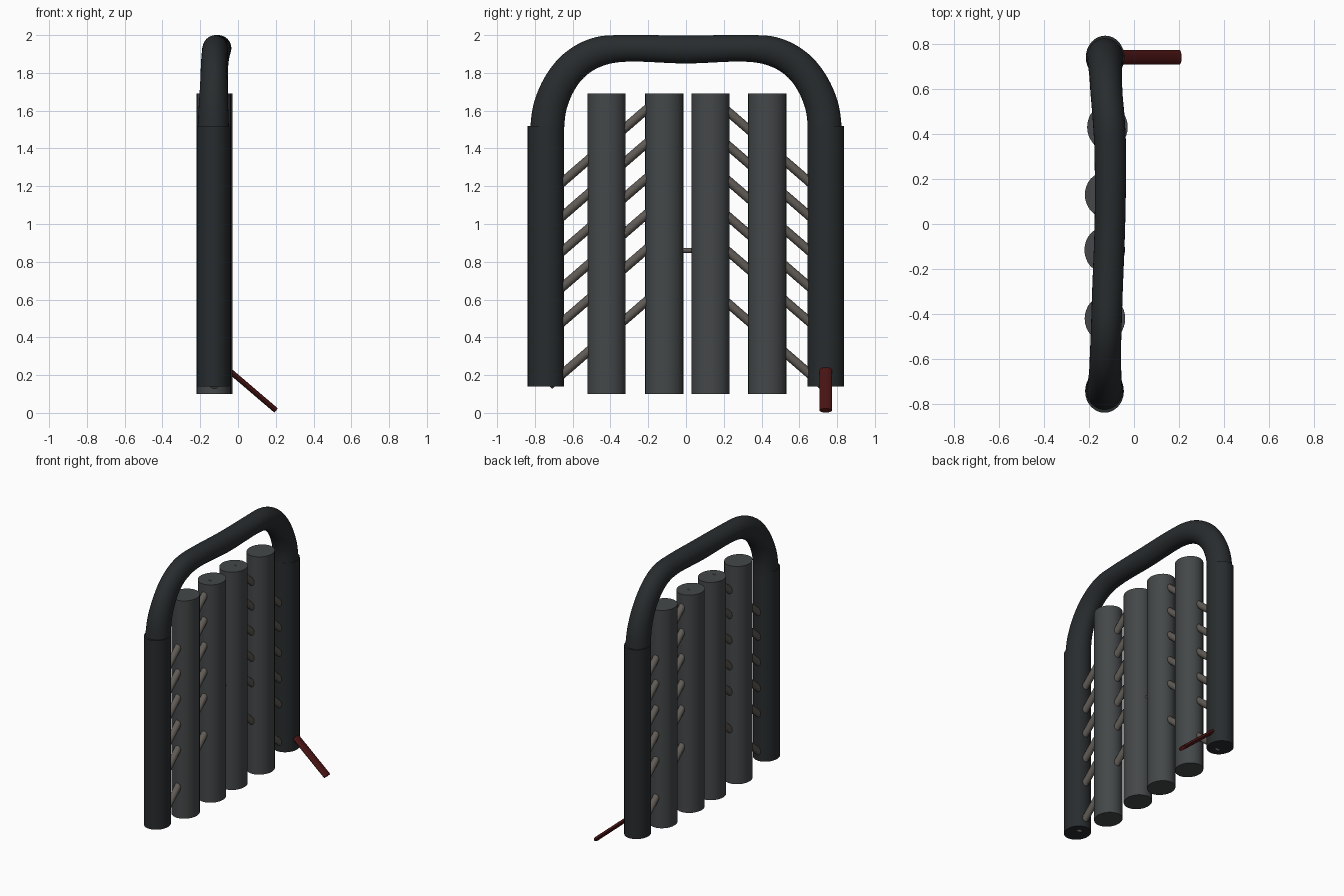
import bpy, bmesh, math
from mathutils import Vector

if "Cube" in bpy.data.objects:
    bpy.data.objects.remove(bpy.data.objects["Cube"])


def material(name, rgb):
    m = bpy.data.materials.new(name)
    m.diffuse_color = (*rgb, 1)
    m.use_nodes = True
    m.node_tree.nodes["Principled BSDF"].inputs["Base Color"].default_value = m.diffuse_color
    return m


BLACK = material("black_frame", (0.021, 0.025, 0.027))
GREY = material("dark_grey_bar", (0.058, 0.064, 0.066))
STEEL = material("warm_grey_rod", (0.115, 0.102, 0.09))
RED = material("dark_red", (0.07, 0.007, 0.007))


def finish(name, bm, mat):
    bmesh.ops.recalc_face_normals(bm, faces=bm.faces)
    me = bpy.data.meshes.new(name)
    bm.to_mesh(me)
    bm.free()
    me.materials.append(mat)
    ob = bpy.data.objects.new(name, me)
    bpy.context.collection.objects.link(ob)
    bpy.ops.object.select_all(action='DESELECT')
    ob.select_set(True)
    bpy.context.view_layer.objects.active = ob
    bpy.ops.object.shade_smooth_by_angle(angle=math.radians(35))
    return ob


def tube(name, path, mat, sides=32):
    """Elliptical tube through (point, radius_u, radius_v); u lies close to x."""
    bm = bmesh.new()
    rings = []
    for i, (p, ru, rv) in enumerate(path):
        a = path[max(i - 1, 0)][0]
        b = path[min(i + 1, len(path) - 1)][0]
        t = (b - a).normalized()
        u = Vector((1, 0, 0))
        u = (u - t * u.dot(t)).normalized()
        v = t.cross(u)
        rings.append([bm.verts.new(p + u * ru * math.cos(k * math.tau / sides)
                                   + v * rv * math.sin(k * math.tau / sides))
                      for k in range(sides)])
    for r, s in zip(rings, rings[1:]):
        for k in range(sides):
            n = (k + 1) % sides
            bm.faces.new((r[k], r[n], s[n], s[k]))
    bm.faces.new(rings[0])
    bm.faces.new(rings[-1])
    return finish(name, bm, mat)


def rod(name, a, b, ru, rv, mat, sides=32):
    return tube(name, [(Vector(a), ru, rv), (Vector(b), ru, rv)], mat, sides)


def smooth_path(pts, steps=6):
    """Catmull-Rom through rows of (x, y, z, ru, rv)."""
    out = []
    rows = [Vector(p) for p in pts]
    for i in range(len(rows) - 1):
        p0, p1 = rows[max(i - 1, 0)], rows[i]
        p2, p3 = rows[i + 1], rows[min(i + 2, len(rows) - 1)]
        for s in range(steps + (i == len(rows) - 2)):
            t = s / steps
            q = 0.5 * (2 * p1 + (p2 - p0) * t + (2 * p0 - 5 * p1 + 4 * p2 - p3) * t * t
                       + (3 * p1 - p0 - 3 * p2 + p3) * t ** 3)
            out.append((Vector(q[:3]), q[3], q[4]))
    return out


# Side posts
rod("left_post", (-0.131, -0.742, 0.14), (-0.131, -0.742, 1.52), 0.086, 0.096, BLACK)
rod("right_post", (-0.128, 0.74, 0.14), (-0.128, 0.74, 1.52), 0.086, 0.096, BLACK)

# Gently waving arch over the top
tube("top_arch", smooth_path([
    (-0.131, -0.737, 1.48, 0.084, 0.09),
    (-0.130, -0.72, 1.62, 0.078, 0.088),
    (-0.128, -0.665, 1.75, 0.072, 0.085),
    (-0.127, -0.58, 1.85, 0.069, 0.082),
    (-0.123, -0.46, 1.913, 0.068, 0.078),
    (-0.118, -0.30, 1.93, 0.068, 0.07),
    (-0.107, 0.0, 1.924, 0.068, 0.074),
    (-0.105, 0.30, 1.93, 0.07, 0.07),
    (-0.112, 0.46, 1.913, 0.071, 0.078),
    (-0.122, 0.58, 1.85, 0.071, 0.082),
    (-0.126, 0.665, 1.75, 0.073, 0.085),
    (-0.128, 0.72, 1.62, 0.078, 0.088),
    (-0.128, 0.737, 1.48, 0.084, 0.09)]), BLACK)

# Four upright bars
for i, (x, y) in enumerate([(-0.129, -0.42), (-0.13, -0.115), (-0.128, 0.13), (-0.118, 0.43)]):
    rod(f"upright_bar_{i + 1}", (x, y, 0.10), (x, y, 1.69), 0.09, 0.101, GREY)

# Slanted rods running from each post through the outer bar to the inner bar
for side, sign in (("left", -1), ("right", 1)):
    for i, z in enumerate((0.27, 0.545, 0.73, 0.92, 1.105, 1.285)):
        rod(f"{side}_slanted_rod_{i + 1}",
            (-0.125, sign * 0.725, z - 0.125), (-0.125, sign * 0.13, z + 0.39),
            0.024, 0.024, STEEL, 16)

# Small link between the middle bars
rod("centre_link", (-0.128, -0.06, 0.86), (-0.128, 0.08, 0.86), 0.013, 0.013, STEEL, 12)

# Flattened kickstand leaning out from the right post
d = Vector((0.24, 0, -0.205)).normalized()
foot = Vector((0.202, 0.74, 0.0125))
kick = rod("kickstand", foot - d * 0.36, foot, 0.0145, 0.033, RED, 16)
